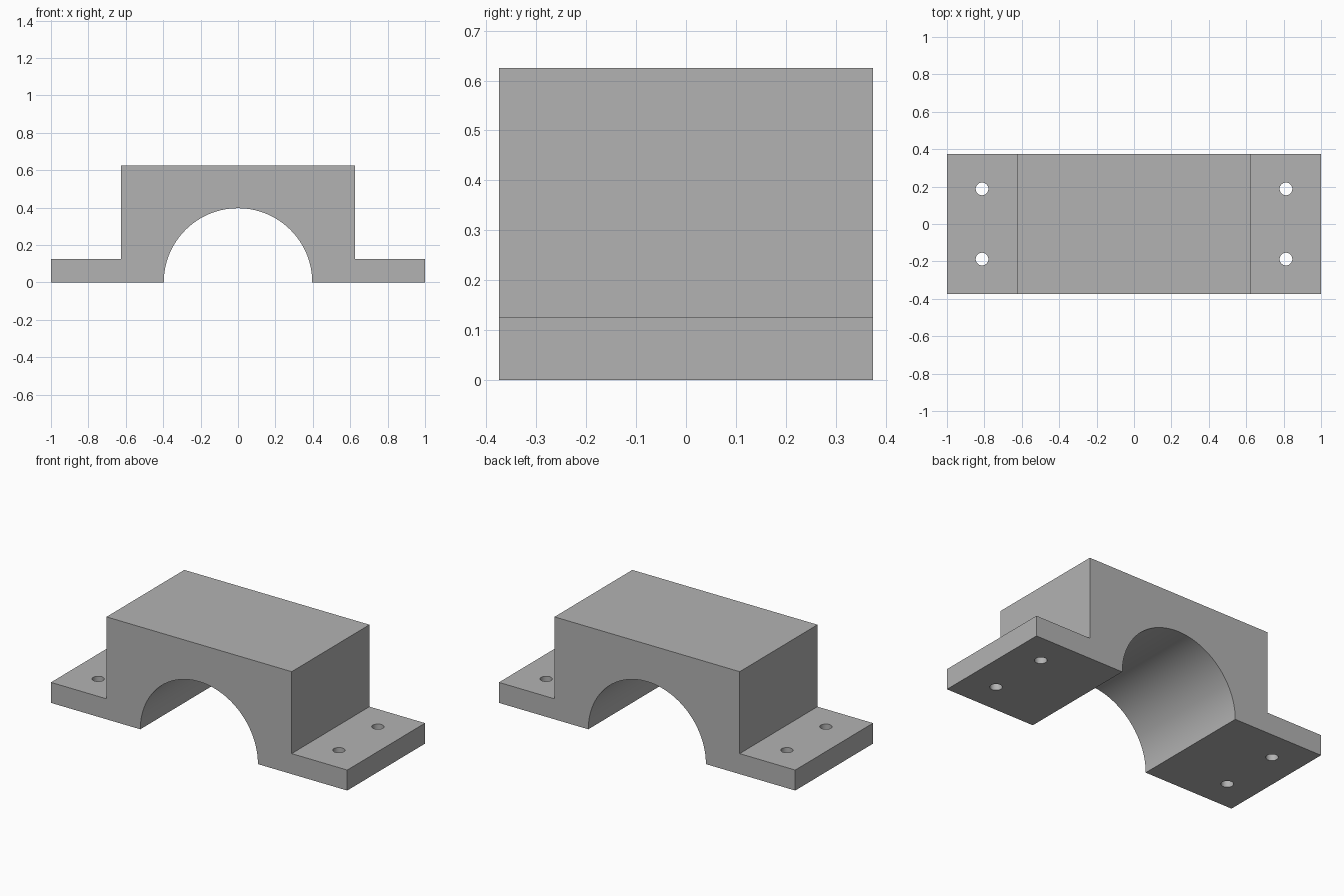
import bpy
import math

cube = bpy.data.objects.get("Cube")
if cube:
    bpy.data.objects.remove(cube, do_unlink=True)

DEPTH = 0.75
FLANGE_Z, TOP_Z = 0.125, 0.625
BLOCK_X, ARCH_R = 0.625, 0.397
HOLE_X, HOLE_Y, HOLE_R = 0.8125, 0.1875, 0.034

grey = bpy.data.materials.new("plain grey")
grey.use_nodes = True
colour = (0.45, 0.45, 0.45, 1)
grey.diffuse_color = colour
grey.node_tree.nodes["Principled BSDF"].inputs["Base Color"].default_value = colour


def extrude_profile(name, points):
    """Solid prism from an (x, z) outline, running along y."""
    n = len(points)
    verts = [(x, y, z) for y in (-DEPTH / 2, DEPTH / 2) for x, z in points]
    faces = [tuple(range(n)), tuple(reversed(range(n, 2 * n)))]
    faces += [(i, i + n, (i + 1) % n + n, (i + 1) % n) for i in range(n)]
    mesh = bpy.data.meshes.new(name)
    mesh.from_pydata(verts, [], faces)
    obj = bpy.data.objects.new(name, mesh)
    bpy.context.collection.objects.link(obj)
    mesh.materials.append(grey)
    return obj


# Saddle bracket: right half outline mirrored, closed by the arch underneath
right = [(1, 0), (1, FLANGE_Z), (BLOCK_X, FLANGE_Z), (BLOCK_X, TOP_Z)]
left = [(-x, z) for x, z in reversed(right)]
steps = 64
arch = [(-ARCH_R * math.cos(math.pi * i / steps), ARCH_R * math.sin(math.pi * i / steps))
        for i in range(steps)] + [(ARCH_R, 0)]
bracket = extrude_profile("saddle_bracket", right + left + arch)

# Consistent outward normals
bpy.ops.object.select_all(action='DESELECT')
bpy.context.view_layer.objects.active = bracket
bracket.select_set(True)
bpy.ops.object.mode_set(mode='EDIT')
bpy.ops.mesh.select_all(action='SELECT')
bpy.ops.mesh.normals_make_consistent(inside=False)
bpy.ops.object.mode_set(mode='OBJECT')

# Four bolt holes through the flanges
for sx in (-1, 1):
    for sy in (-1, 1):
        bpy.ops.mesh.primitive_cylinder_add(
            vertices=32, radius=HOLE_R, depth=FLANGE_Z * 2,
            location=(sx * HOLE_X, sy * HOLE_Y, FLANGE_Z / 2))
        cutter = bpy.context.object
        cutter.name = "bolt_hole_cutter"
        cutter.hide_render = True
        cutter.data.materials.append(grey)
        cut = bracket.modifiers.new("bolt_hole", 'BOOLEAN')
        cut.operation = 'DIFFERENCE'
        cut.solver = 'EXACT'
        cut.object = cutter
        bpy.context.view_layer.objects.active = bracket
        bpy.ops.object.modifier_apply(modifier=cut.name)
        bpy.data.objects.remove(cutter, do_unlink=True)

# Smooth arch and holes, crisp edges elsewhere
bracket.select_set(True)
bpy.context.view_layer.objects.active = bracket
bpy.ops.object.shade_smooth_by_angle(angle=math.radians(30))
